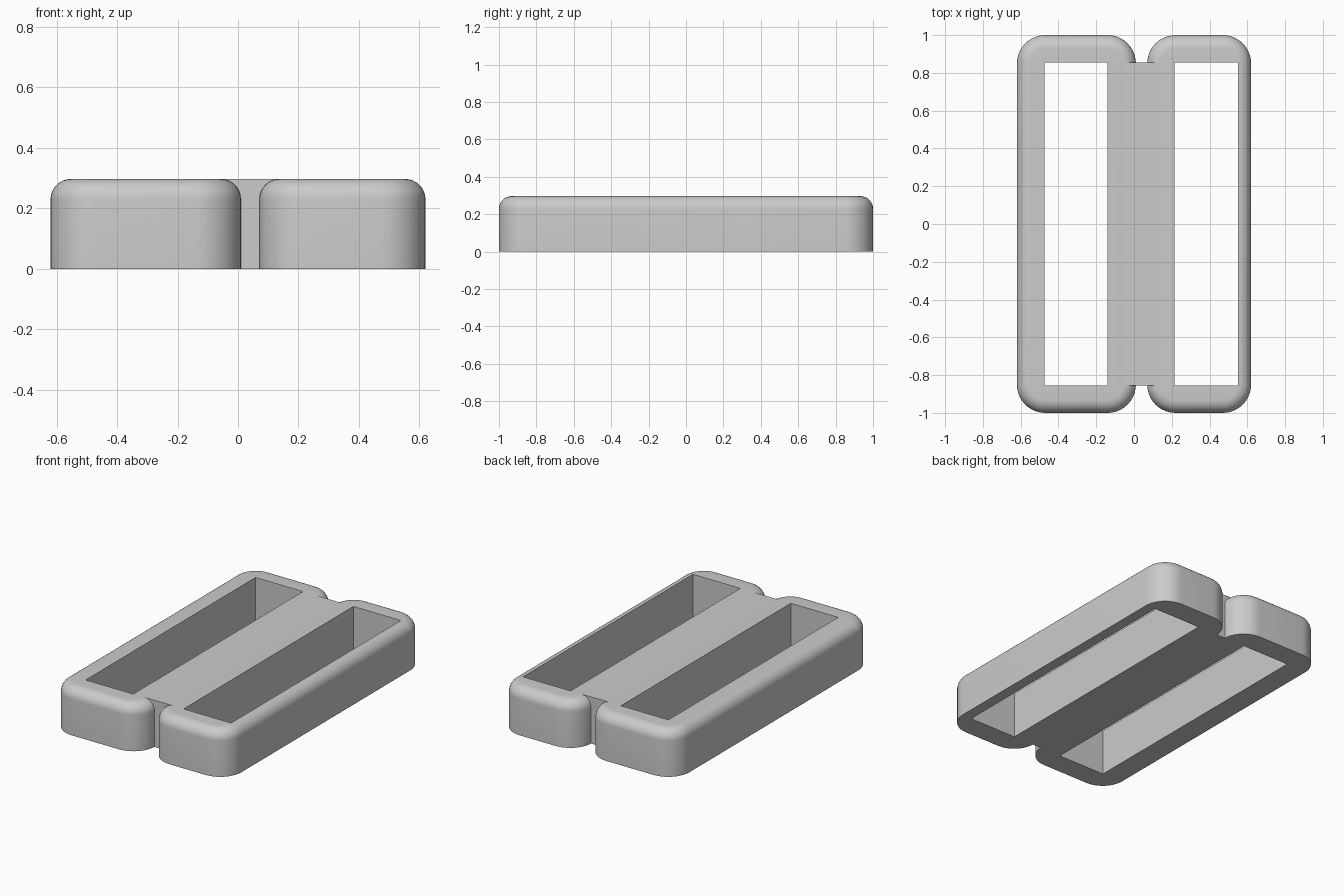
import bpy
import bmesh
from math import sin, cos, pi, radians

HEIGHT, FILLET, CORNER = 0.297, 0.068, 0.15
HALF_LENGTH, HOLE_Y, BRIDGE_Y = 1.0, 0.855, 0.855
ARC, STEPS = 10, 8

default = bpy.data.objects.get("Cube")
if default:
    bpy.data.objects.remove(default, do_unlink=True)

grey = bpy.data.materials.new("plain grey")
grey.use_nodes = True
colour = (0.6, 0.6, 0.6, 1)
grey.diffuse_color = colour
grey.node_tree.nodes["Principled BSDF"].inputs["Base Color"].default_value = colour


def finish(bm, name):
    bmesh.ops.recalc_face_normals(bm, faces=bm.faces)
    mesh = bpy.data.meshes.new(name)
    bm.to_mesh(mesh)
    bm.free()
    mesh.materials.append(grey)
    obj = bpy.data.objects.new(name, mesh)
    bpy.context.collection.objects.link(obj)
    bpy.ops.object.select_all(action='DESELECT')
    obj.select_set(True)
    bpy.context.view_layer.objects.active = obj
    bpy.ops.object.shade_smooth_by_angle(angle=radians(30))


def outline(x0, x1, inset, z):
    """Rounded rectangle, one arc per corner, anticlockwise from +x +y."""
    points = []
    for k, (sx, sy) in enumerate(((1, 1), (-1, 1), (-1, -1), (1, -1))):
        cx = x1 - CORNER if sx > 0 else x0 + CORNER
        cy = sy * (HALF_LENGTH - CORNER)
        for i in range(ARC + 1):
            a = (k + i / ARC) * pi / 2
            r = CORNER - inset
            points.append((cx + r * cos(a), cy + r * sin(a), z))
    return points


def frame(name, x0, x1, hole0, hole1):
    bm = bmesh.new()
    # Outer wall, then the rounded top edge
    levels = [(0, 0)]
    for i in range(STEPS + 1):
        a = i / STEPS * pi / 2
        levels.append((FILLET * (1 - cos(a)), HEIGHT - FILLET * (1 - sin(a))))
    rings = [[bm.verts.new(p) for p in outline(x0, x1, d, z)] for d, z in levels]
    n = len(rings[0])
    for low, high in zip(rings, rings[1:]):
        for i in range(n):
            j = (i + 1) % n
            bm.faces.new((low[i], low[j], high[j], high[i]))
    # Square-cornered slot joined to the flat top and bottom
    corners = ((hole1, HOLE_Y), (hole0, HOLE_Y), (hole0, -HOLE_Y), (hole1, -HOLE_Y))
    slots = [[bm.verts.new((x, y, z)) for x, y in corners] for z in (0, HEIGHT)]
    for ring, slot in ((rings[0], slots[0]), (rings[-1], slots[1])):
        for i in range(n):
            j = (i + 1) % n
            a, b = slot[i // (ARC + 1)], slot[j // (ARC + 1)]
            bm.faces.new((ring[i], ring[j], a) if a is b else (ring[i], ring[j], b, a))
    for k in range(4):
        m = (k + 1) % 4
        bm.faces.new((slots[0][k], slots[0][m], slots[1][m], slots[1][k]))
    finish(bm, name)


# Two slotted frames side by side
frame("right_frame", -0.62, 0.01, -0.475, -0.14)
frame("left_frame", 0.07, 0.62, 0.215, 0.55)

# Flat web filling the gap between the frames
bm = bmesh.new()
bmesh.ops.create_cube(bm, size=1)
left, right = 0.01 - FILLET, 0.07 + FILLET
for v in bm.verts:
    v.co = (right if v.co.x > 0 else left,
            BRIDGE_Y if v.co.y > 0 else -BRIDGE_Y,
            HEIGHT if v.co.z > 0 else 0)
finish(bm, "centre_web")
